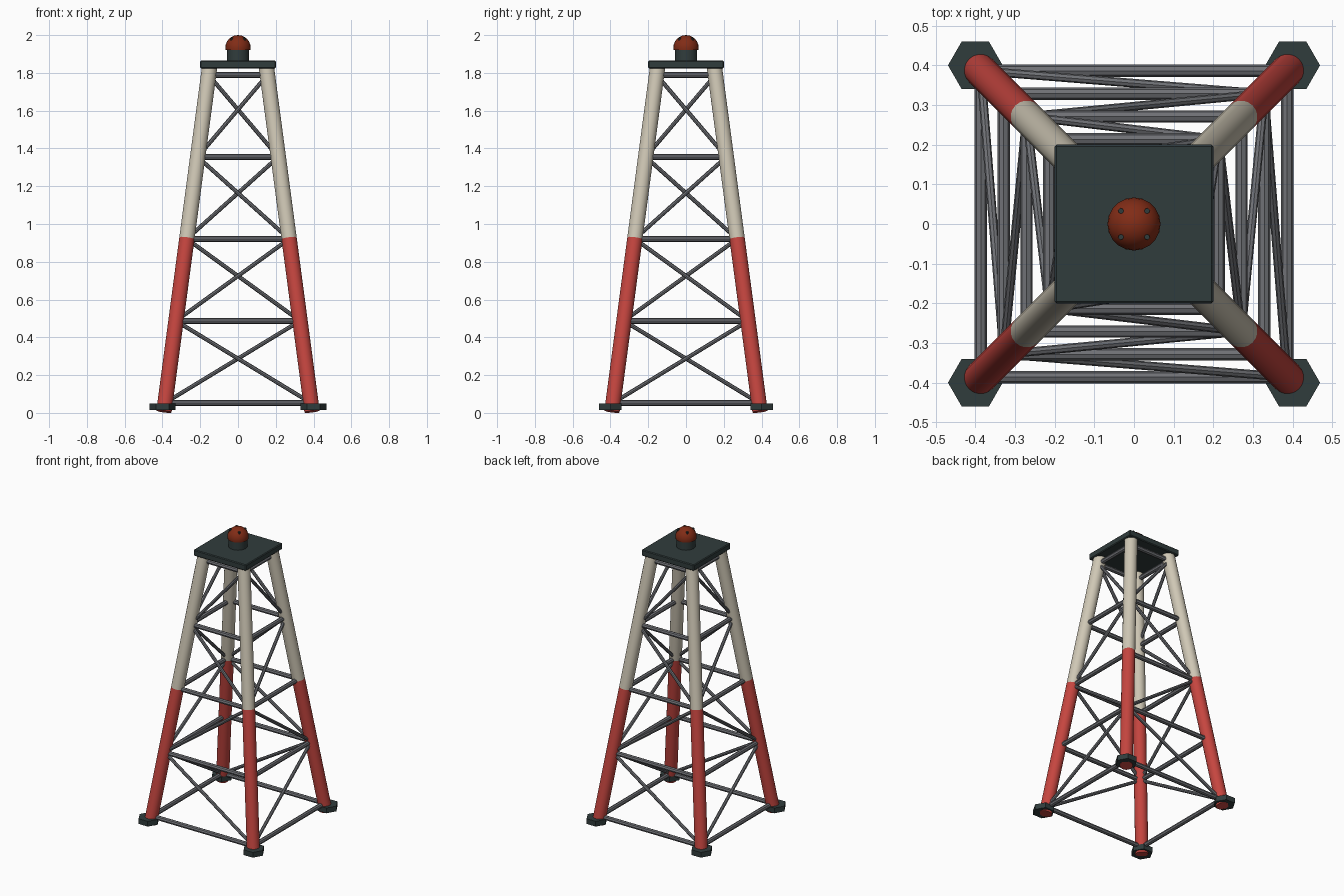
import bpy, bmesh, math
from mathutils import Vector

if "Cube" in bpy.data.objects:
    bpy.data.objects.remove(bpy.data.objects["Cube"])


def mat(name, r, g, b):
    m = bpy.data.materials.new(name)
    m.diffuse_color = (r, g, b, 1)
    m.use_nodes = True
    m.node_tree.nodes["Principled BSDF"].inputs["Base Color"].default_value = m.diffuse_color
    return m


RED = mat("painted red", 0.56, 0.06, 0.05)
CREAM = mat("cream", 0.62, 0.57, 0.46)
STEEL = mat("steel grey", 0.16, 0.165, 0.18)
SLATE = mat("dark slate", 0.03, 0.045, 0.045)
LAMP = mat("lamp rust red", 0.22, 0.025, 0.008)


def rod(name, a, b, r, sides, material, smooth=False, spin=0.0):
    """Capped cylinder between two points."""
    a, b = Vector(a), Vector(b)
    d = b - a
    bm = bmesh.new()
    bmesh.ops.create_cone(bm, cap_ends=True, segments=sides, radius1=r, radius2=r, depth=d.length)
    for f in bm.faces:
        f.smooth = smooth and len(f.verts) == 4
    for e in bm.edges:
        e.smooth = all(len(f.verts) == 4 for f in e.link_faces)
    me = bpy.data.meshes.new(name)
    bm.to_mesh(me)
    bm.free()
    me.materials.append(material)
    ob = bpy.data.objects.new(name, me)
    bpy.context.collection.objects.link(ob)
    ob.location = (a + b) / 2
    ob.rotation_mode = 'QUATERNION'
    ob.rotation_quaternion = d.to_track_quat('Z', 'Y')
    if spin:
        ob.rotation_mode = 'XYZ'
        ob.rotation_euler = (0, 0, spin)
    return ob


def leg_point(corner, z):
    """Point on the leaning leg axis at height z."""
    h = 0.393 - 0.1326 * z
    return Vector((corner[0] * h, corner[1] * h, z))


corners = [(-1, -1), (1, -1), (1, 1), (-1, 1)]
sides = ["front", "right", "back", "left"]
levels = [0.053, 0.487, 0.921, 1.355, 1.789]

# Legs in two colours, with hexagonal feet
for i, c in enumerate(corners):
    rod(f"lower_leg_{i}", leg_point(c, 0.0075), leg_point(c, 0.925), 0.041, 20, RED, True)
    rod(f"upper_leg_{i}", leg_point(c, 0.925), leg_point(c, 1.835), 0.041, 20, CREAM, True)
    x, y = c[0] * 0.4, c[1] * 0.4
    rod(f"foot_{i}", (x, y, 0.014), (x, y, 0.05), 0.069, 6, SLATE, spin=math.pi / 2)

# Horizontal rails and zigzag diagonals on each face
for i, side in enumerate(sides):
    a, b = corners[i], corners[(i + 1) % 4]
    for k, z in enumerate(levels):
        rod(f"{side}_rail_{k}", leg_point(a, z), leg_point(b, z), 0.0155, 8, STEEL)
    # diagonals start low at the front-right and back-left corners
    low, high = (a, b) if i % 2 else (b, a)
    for k in range(4):
        rod(f"{side}_diagonal_{k}", leg_point(low, levels[k]), leg_point(high, levels[k + 1]),
            0.011, 8, STEEL)
        low, high = high, low

# Top platform with softened edges
bm = bmesh.new()
bmesh.ops.create_cube(bm, size=1)
bmesh.ops.scale(bm, vec=(0.4, 0.4, 0.042), verts=bm.verts)
bmesh.ops.bevel(bm, geom=bm.edges[:], offset=0.005, segments=1, affect='EDGES')
me = bpy.data.meshes.new("platform")
bm.to_mesh(me)
bm.free()
me.materials.append(SLATE)
platform = bpy.data.objects.new("platform", me)
platform.location = (0, 0, 1.844)
bpy.context.collection.objects.link(platform)

# Lamp base
rod("lamp_base", (0, 0, 1.86), (0, 0, 1.93), 0.059, 20, SLATE, True)

# Lamp dome: sphere cut flat just below its middle
bm = bmesh.new()
bmesh.ops.create_uvsphere(bm, u_segments=20, v_segments=12, radius=0.067)
cut = bmesh.ops.bisect_plane(bm, geom=bm.verts[:] + bm.edges[:] + bm.faces[:],
                             plane_co=(0, 0, -0.012), plane_no=(0, 0, -1), clear_outer=True)
bmesh.ops.holes_fill(bm, edges=[e for e in bm.edges if e.is_boundary])
for f in bm.faces:
    f.smooth = len(f.verts) <= 4
me = bpy.data.meshes.new("lamp_dome")
bm.to_mesh(me)
bm.free()
me.materials.append(LAMP)
dome = bpy.data.objects.new("lamp_dome", me)
dome.location = (0, 0, 1.933)
bpy.context.collection.objects.link(dome)

# Four small bolts on the dome
for i, (cx, cy) in enumerate(corners):
    rod(f"dome_bolt_{i}", (cx * 0.033, cy * 0.033, 1.96), (cx * 0.033, cy * 0.033, 1.987),
        0.007, 8, SLATE)
